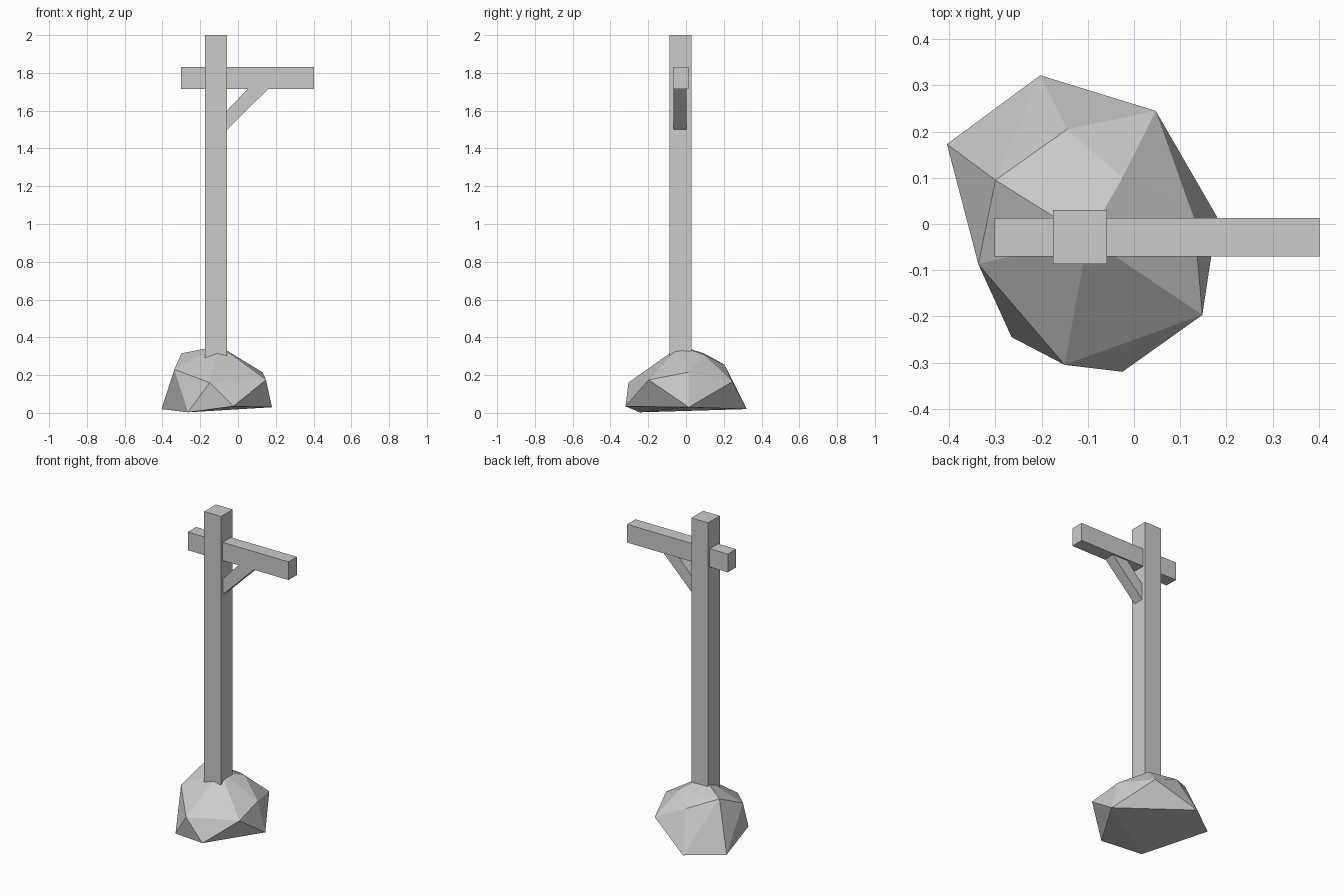
import bpy, bmesh
from mathutils import Vector

cube = bpy.data.objects.get("Cube")
if cube:
    bpy.data.objects.remove(cube, do_unlink=True)

grey = bpy.data.materials.new("plain grey")
grey.use_nodes = True
colour = (0.6, 0.6, 0.6, 1)
grey.diffuse_color = colour
grey.node_tree.nodes["Principled BSDF"].inputs["Base Color"].default_value = colour


def finish(name, bm):
    bmesh.ops.recalc_face_normals(bm, faces=bm.faces)
    mesh = bpy.data.meshes.new(name)
    bm.to_mesh(mesh)
    bm.free()
    mesh.materials.append(grey)
    obj = bpy.data.objects.new(name, mesh)
    bpy.context.collection.objects.link(obj)
    return obj


def box(name, low, high):
    bm = bmesh.new()
    bmesh.ops.create_cube(bm, size=1)
    low, high = Vector(low), Vector(high)
    for v in bm.verts:
        v.co = (low + high) / 2 + v.co * (high - low)
    return finish(name, bm)


def extruded_profile(name, points, y0, y1):
    bm = bmesh.new()
    face = bm.faces.new([bm.verts.new((x, y0, z)) for x, z in points])
    new = bmesh.ops.extrude_face_region(bm, geom=[face])["geom"]
    verts = [g for g in new if isinstance(g, bmesh.types.BMVert)]
    bmesh.ops.translate(bm, verts=verts, vec=(0, y1 - y0, 0))
    return finish(name, bm)


def hull(name, points):
    bm = bmesh.new()
    for p in points:
        bm.verts.new(p)
    result = bmesh.ops.convex_hull(bm, input=bm.verts)
    loose = [v for v in bm.verts if not v.link_faces]
    bmesh.ops.delete(bm, geom=loose, context="VERTS")
    return finish(name, bm)


# Faceted boulder: base ring, shoulder ring, crown and peak
base = [(-0.405, 0.173, 0.02), (-0.203, 0.322, 0.02), (0.18, 0.015, 0.03),
        (-0.025, -0.32, 0.035), (-0.265, -0.245, 0.003)]
shoulder = [(-0.337, -0.087, 0.23), (-0.15, -0.305, 0.16), (0.148, -0.197, 0.175),
            (0.13, 0.012, 0.215), (0.047, 0.245, 0.165)]
crown = [(-0.30, 0.095, 0.315), (-0.145, 0.205, 0.255), (-0.025, 0.1, 0.305),
         (-0.1, -0.03, 0.355)]
hull("base_rock", base + shoulder + crown)

# Upright post and crossbeam
box("post", (-0.175, -0.087, 0.1), (-0.058, 0.03, 2.0))
box("crossbeam", (-0.302, -0.07, 1.715), (0.402, 0.013, 1.83))

# Diagonal brace under the long arm
extruded_profile("brace", [(-0.07, 1.488), (-0.07, 1.588), (0.07, 1.735), (0.18, 1.735)],
                 -0.065, 0.003)
